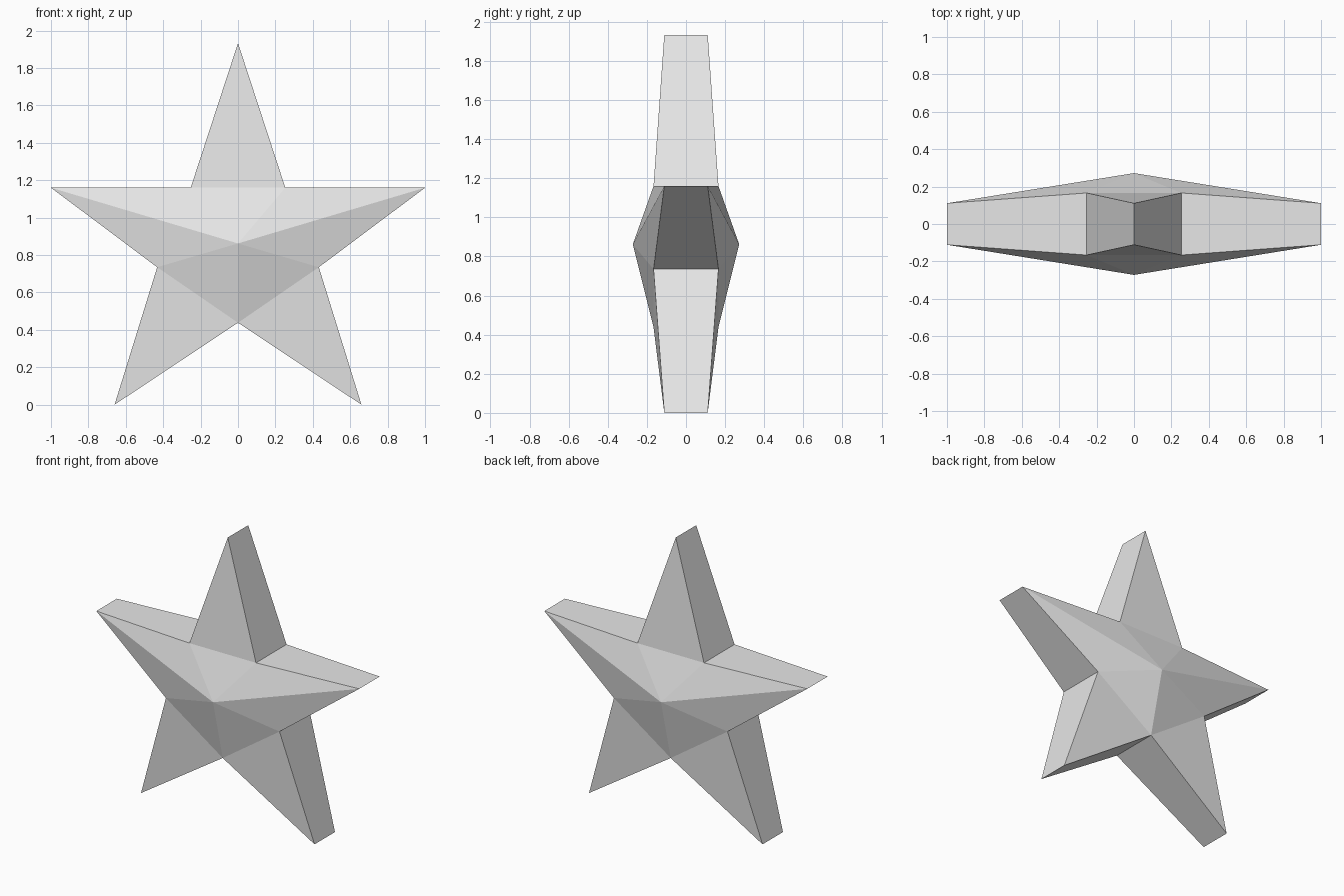
import bpy
import bmesh

cube = bpy.data.objects.get("Cube")
if cube:
    bpy.data.objects.remove(cube, do_unlink=True)

# Plain grey material
grey = bpy.data.materials.new("light_grey")
grey.use_nodes = True
color = (0.8, 0.8, 0.8, 1.0)
grey.diffuse_color = color
grey.node_tree.nodes["Principled BSDF"].inputs["Base Color"].default_value = color

# Half outline from the top tip down to the bottom notch, tips and notches alternating
half = [(0, 1.933), (0.253, 1.16), (1.0, 1.16), (0.432, 0.735), (0.66, 0), (0, 0.438)]
outline = half + [(-x, z) for x, z in half[-2:0:-1]]
TIP_DEPTH, NOTCH_DEPTH, HUB_DEPTH, HUB_Z = 0.111, 0.166, 0.272, 0.862
count = len(outline)

bm = bmesh.new()


def add_cap(side):
    """Faceted front (-1) or back (+1) of the star; returns its rim."""
    rim = [bm.verts.new((x, side * (NOTCH_DEPTH if i % 2 else TIP_DEPTH), z))
           for i, (x, z) in enumerate(outline)]
    hub = bm.verts.new((0, side * HUB_DEPTH, HUB_Z))
    for i in range(0, count, 2):
        before, tip, after = rim[i - 1], rim[i], rim[(i + 1) % count]
        if abs(tip.co.x) > 0.9:
            # Side arms have a ridge running out from the hub
            bm.faces.new((before, tip, hub))
            bm.faces.new((tip, after, hub))
        else:
            # Top arm and legs have a flat face below the hub facet
            bm.faces.new((before, tip, after))
            bm.faces.new((before, after, hub))
    return rim


front, back = add_cap(-1), add_cap(1)

# Walls joining the two caps
for i in range(count):
    j = (i + 1) % count
    bm.faces.new((front[i], front[j], back[j], back[i]))
bmesh.ops.recalc_face_normals(bm, faces=bm.faces[:])

mesh = bpy.data.meshes.new("star")
bm.to_mesh(mesh)
bm.free()
mesh.materials.append(grey)
star = bpy.data.objects.new("star", mesh)
bpy.context.scene.collection.objects.link(star)
